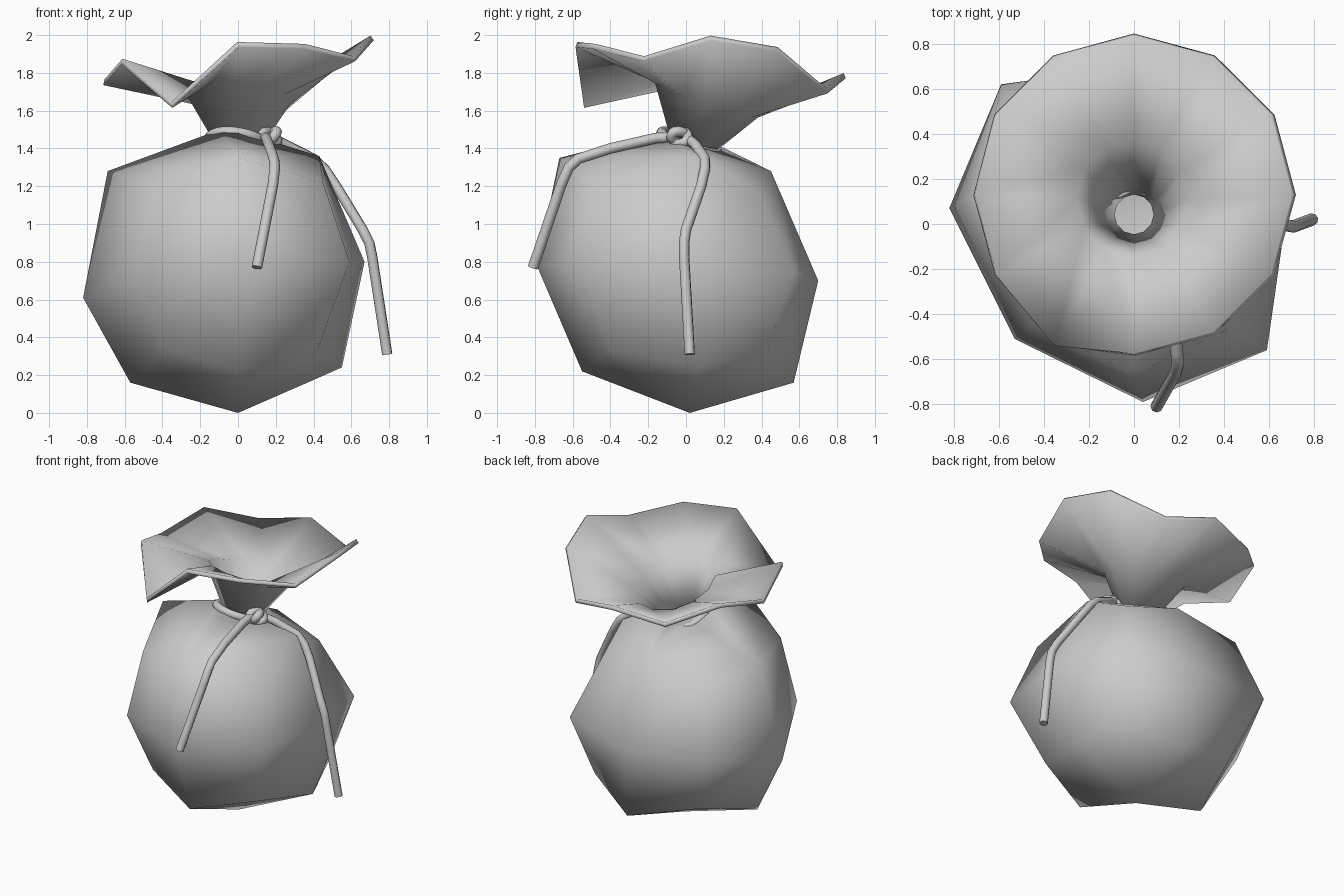
import bpy, math
from math import sin, cos, pi, radians
from mathutils import Vector

if "Cube" in bpy.data.objects:
    bpy.data.objects.remove(bpy.data.objects["Cube"])

grey = bpy.data.materials.new("plain grey cloth")
grey.use_nodes = True
grey.diffuse_color = (0.6, 0.6, 0.6, 1)
grey.node_tree.nodes["Principled BSDF"].inputs["Base Color"].default_value = (0.6, 0.6, 0.6, 1)


def finish(obj, angle):
    """Assign the material and shade smooth below the given angle."""
    obj.data.materials.append(grey)
    bpy.ops.object.select_all(action="DESELECT")
    obj.select_set(True)
    bpy.context.view_layer.objects.active = obj
    bpy.ops.object.shade_smooth_by_angle(angle=radians(angle))


def loft(name, rings, thickness, offset, extra_verts=(), extra_faces=()):
    """Skin equal-length rings, listed from bottom to top, as a cloth shell."""
    n = len(rings[0])
    verts = [p for ring in rings for p in ring] + list(extra_verts)
    faces = list(extra_faces)
    for k in range(len(rings) - 1):
        for i in range(n):
            j = (i + 1) % n
            faces.append((k * n + i, k * n + j, (k + 1) * n + j, (k + 1) * n + i))
    mesh = bpy.data.meshes.new(name)
    mesh.from_pydata(verts, [], faces)
    obj = bpy.data.objects.new(name, mesh)
    bpy.context.collection.objects.link(obj)
    finish(obj, 75)
    shell = obj.modifiers.new("cloth thickness", "SOLIDIFY")
    shell.thickness = thickness
    shell.offset = offset
    return obj


def tilted_ring(n, radius, cy, z, tilt_x=0.0, tilt_y=0.0):
    """Ring starting at the front and running counter-clockwise from above."""
    ring = []
    for i in range(n):
        a = 2 * pi * i / n - pi / 2
        x, y = radius * cos(a), radius * sin(a)
        ring.append((x, cy + y, z + tilt_x * x + tilt_y * y))
    return ring


def rope(name, points, cyclic=False):
    """Round cord through the points: a soft loop, or straight runs with bends."""
    curve = bpy.data.curves.new(name, "CURVE")
    curve.dimensions = "3D"
    curve.bevel_depth = 0.028
    curve.bevel_resolution = 2
    curve.use_fill_caps = True
    curve.resolution_u = 4
    line = curve.splines.new("BEZIER")
    line.bezier_points.add(len(points) - 1)
    line.use_cyclic_u = cyclic
    for p, co in zip(line.bezier_points, points):
        p.co = co
        p.handle_left_type = p.handle_right_type = "AUTO" if cyclic else "VECTOR"
    obj = bpy.data.objects.new(name, curve)
    bpy.context.collection.objects.link(obj)
    bpy.ops.object.select_all(action="DESELECT")
    obj.select_set(True)
    bpy.context.view_layer.objects.active = obj
    bpy.ops.object.convert(target="MESH")
    finish(bpy.context.object, 50)


# Sack body: a rounded box, eight points per level starting at the front
bottom = [(0, -.55, .22), (.42, -.4, .33), (.55, .07, .24), (.43, .43, .32),
          (.07, .57, .16), (-.44, .44, .3), (-.57, 0, .16), (-.4, -.4, .34)]
belly = [(.04, -.79, .78), (.59, -.56, .8), (.67, 0, .8), (.53, .57, .75),
         (0, .7, .7), (-.59, .62, .74), (-.82, .07, .61), (-.53, -.51, .74)]
shoulder = [(0, -.67, 1.35), (.45, -.45, 1.22), (.43, .04, 1.36), (.38, .38, 1.19),
            (0, .45, 1.28), (-.47, .47, 1.19), (-.69, .13, 1.28), (-.45, -.44, 1.2)]
mouth = tilted_ring(8, .13, .02, 1.455, -.2, -.3)
under, top, lip = 24, 16, 25
cap_faces = [(under, (i + 1) % 8, i, i - 1) for i in (1, 3, 5, 7)]
for i in (1, 3, 5, 7):
    a, b = i - 1, (i + 1) % 8
    cap_faces.append((top + a, top + i, top + b))
    cap_faces.append((top + a, top + b, lip + i))
    cap_faces.append((top + a, lip + i, lip + a))
    cap_faces.append((top + b, lip + b, lip + i))
loft("sack_body", [bottom, belly, shoulder], 0.02, -1, [(0, .02, 0)] + mouth, cap_faces)

# Flared opening: narrow throat spreading to a wavy twelve-sided rim
rim_heights = [1.95, 1.94, 1.875, 1.985, 1.925, 1.705,
               1.785, 1.72, 1.83, 1.75, 1.86, 1.63]
rim = [(x, y, z) for (x, y, _), z in zip(tilted_ring(12, .71, .13, 0), rim_heights)]
rim[-1] = (-.35, -.54, rim_heights[-1])
loft("flared_opening",
     [tilted_ring(12, .1, .04, 1.41, -.1, -.2),
      tilted_ring(12, .265, .11, 1.67, -.1, -.35),
      rim], 0.03, 0)

# Cord around the neck
rope("neck_cord", tilted_ring(10, .15, .02, 1.43, -.15, -.36), cyclic=True)

# Knot: two small interlocked loops on the left of the neck
centre = Vector((.17, -.03, 1.455))
for name, u, v in (("knot_front", Vector((.03, -.045, .02)), Vector((.02, .01, .03))),
                   ("knot_back", Vector((.035, .035, -.01)), Vector((-.01, .02, .03)))):
    rope(name, [centre + u * cos(a * pi / 3) + v * sin(a * pi / 3) for a in range(6)], cyclic=True)

# Loose cord ends hanging over the sack
rope("front_cord_end", [(.14, -.04, 1.46), (.15, -.16, 1.455), (.17, -.4, 1.4), (.19, -.57, 1.345),
                        (.195, -.62, 1.3), (.185, -.66, 1.21), (.1, -.81, .77)])
rope("left_cord_end", [(.17, 0, 1.46), (.25, .05, 1.42), (.4, .1, 1.345), (.46, .1, 1.29),
                       (.52, .08, 1.2), (.66, 0, .97), (.695, -.01, .9), (.71, -.01, .83), (.79, .02, .31)])
